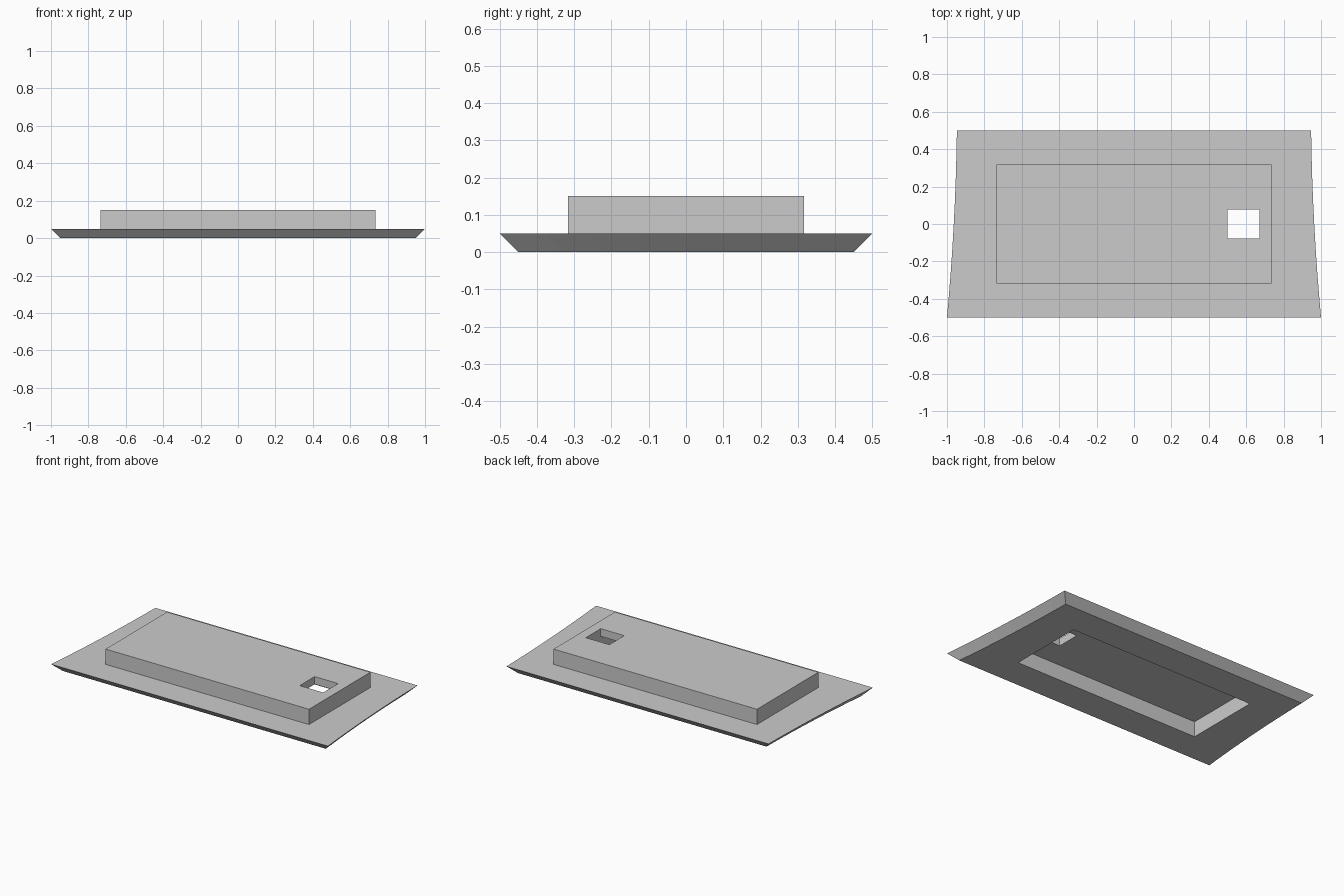
import bpy
import bmesh

if "Cube" in bpy.data.objects:
    bpy.data.objects.remove(bpy.data.objects["Cube"])

grey = bpy.data.materials.new("light_grey")
grey.diffuse_color = (0.6, 0.6, 0.6, 1)
grey.use_nodes = True
grey.node_tree.nodes["Principled BSDF"].inputs["Base Color"].default_value = grey.diffuse_color


def make_object(name, bm):
    bmesh.ops.recalc_face_normals(bm, faces=bm.faces)
    mesh = bpy.data.meshes.new(name)
    bm.to_mesh(mesh)
    bm.free()
    mesh.materials.append(grey)
    obj = bpy.data.objects.new(name, mesh)
    bpy.context.collection.objects.link(obj)
    return obj


def box(name, x0, x1, y0, y1, z0, z1):
    bm = bmesh.new()
    bmesh.ops.create_cube(bm, size=1)
    for v in bm.verts:
        v.co.x = x1 if v.co.x > 0 else x0
        v.co.y = y1 if v.co.y > 0 else y0
        v.co.z = z1 if v.co.z > 0 else z0
    return make_object(name, bm)


def apply_boolean(target, other, operation):
    mod = target.modifiers.new(operation.lower(), 'BOOLEAN')
    mod.operation = operation
    mod.solver = 'EXACT'
    mod.object = other
    bpy.context.view_layer.objects.active = target
    bpy.ops.object.modifier_apply(modifier=mod.name)
    bpy.data.objects.remove(other)


# Base plate: outline flares towards the front along a gentle curve
SEGMENTS = 8
side = []
for i in range(SEGMENTS + 1):
    t = i / SEGMENTS
    side.append((0.947 + 0.053 * (0.25 * t + 0.75 * t * t), 0.5 - t))
outline = side + [(-x, y) for x, y in reversed(side)]

bm = bmesh.new()
top = [bm.verts.new((x, y, 0.05)) for x, y in outline]
# the underside is inset all round, giving undercut bevelled edges
bottom = [bm.verts.new((x - 0.05 if x > 0 else x + 0.05, y * 0.9, 0))
          for x, y in outline]
bm.faces.new(top)
bm.faces.new(bottom)
for i in range(len(top)):
    j = (i + 1) % len(top)
    bm.faces.new((top[i], top[j], bottom[j], bottom[i]))
plate = make_object("flared_cover_plate", bm)

# Raised block on top
apply_boolean(plate, box("raised_block", -0.735, 0.735, -0.317, 0.317, 0.02, 0.15), 'UNION')

# Hollow underneath
apply_boolean(plate, box("hollow_cutter", -0.67, 0.67, -0.25, 0.25, -0.1, 0.1), 'DIFFERENCE')

# Small window through the top
apply_boolean(plate, box("window_cutter", 0.5, 0.67, -0.077, 0.077, 0.06, 0.3), 'DIFFERENCE')
